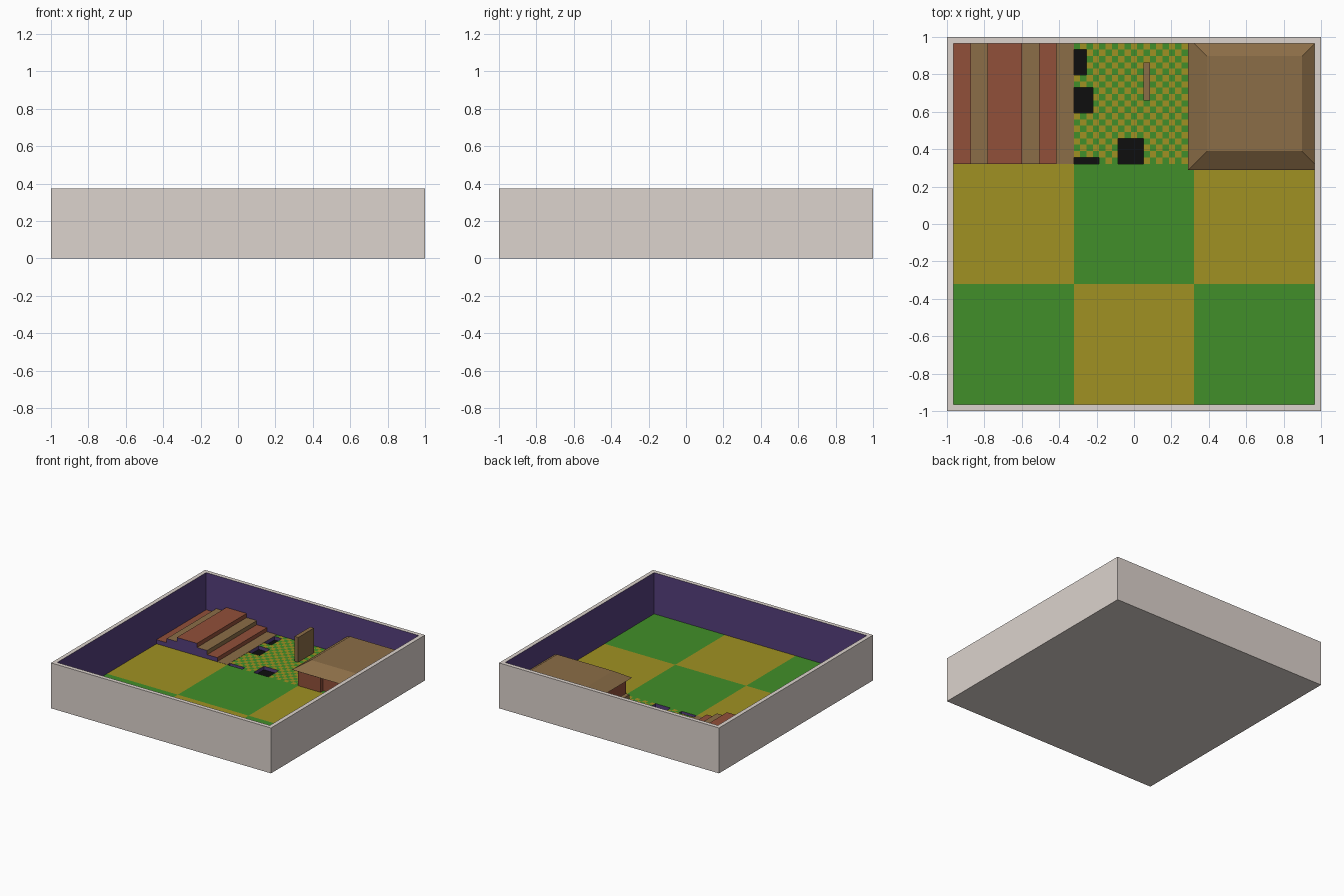
import bpy, bmesh

if "Cube" in bpy.data.objects:
    bpy.data.objects.remove(bpy.data.objects["Cube"])

# The model sits on a grid of 59 x 59 units
def W(x, y, z):
    return (x / 29.5 - 1, y / 29.5 - 1, z / 29.5)

def material(name, hexcol):
    rgb = [int(hexcol[i:i + 2], 16) / 255 for i in (0, 2, 4)]
    m = bpy.data.materials.new(name)
    m.diffuse_color = [c / 12.92 if c < 0.04 else ((c + 0.055) / 1.055) ** 2.4 for c in rgb] + [1]
    m.use_nodes = True
    m.node_tree.nodes["Principled BSDF"].inputs["Base Color"].default_value = m.diffuse_color
    return m

MATS = {n: material(n, h) for n, h in dict(
    stone="dcd3cd", purple="553f7c", green="418f29", yellow="a09122",
    red="91503a", brown="8b6d47", black="0f0f0f").items()}

class Part:
    """Collects coloured quads into one mesh object."""
    def __init__(self, name):
        self.name, self.bm, self.mats = name, bmesh.new(), []

    def quad(self, pts, mat):
        if mat not in self.mats:
            self.mats.append(mat)
        f = self.bm.faces.new([self.bm.verts.new(W(*p)) for p in pts])
        f.material_index = self.mats.index(mat)

    def flat(self, x0, x1, y0, y1, z, mat):
        self.quad([(x0, y0, z), (x1, y0, z), (x1, y1, z), (x0, y1, z)], mat)

    def box(self, x0, x1, y0, y1, z0, z1, mat, **side):
        a, b, c, d = (x0, y0), (x1, y0), (x1, y1), (x0, y1)
        for key, p, q in (("front", a, b), ("right", b, c), ("back", c, d), ("left", d, a)):
            self.quad([(*p, z0), (*q, z0), (*q, z1), (*p, z1)], side.get(key, mat))
        self.flat(x0, x1, y0, y1, z1, side.get("top", mat))
        self.quad([(*d, z0), (*c, z0), (*b, z0), (*a, z0)], mat)

    def finish(self):
        bmesh.ops.remove_doubles(self.bm, verts=self.bm.verts, dist=1e-5)
        me = bpy.data.meshes.new(self.name)
        self.bm.to_mesh(me)
        self.bm.free()
        for m in self.mats:
            me.materials.append(MATS[m])
        bpy.context.collection.objects.link(bpy.data.objects.new(self.name, me))

# Outer walls, purple on the inside
for name, r, inner in (("front_wall", (0, 59, 0, 1), "back"), ("back_wall", (0, 59, 58, 59), "front"),
                       ("left_wall", (0, 1, 1, 58), "right"), ("right_wall", (58, 59, 1, 58), "left")):
    p = Part(name)
    p.box(*r, 0, 11, "stone", **{inner: "purple"})
    p.finish()

# Base slab
p = Part("base")
p.box(1, 58, 1, 58, 0, 0.1, "stone")
p.finish()

# Large floor tiles (the back middle one is detailed below)
p = Part("floor_tiles")
for i in range(3):
    for j in range(3):
        if (i, j) != (1, 2):
            x, y = 1 + 19 * i, 1 + 19 * j
            p.flat(x, x + 19, y, y + 19, 1, "yellow" if (i + j) % 2 else "green")
p.finish()

# Finely chequered tile with shallow black pits
pits = [(0, 2, 14, 18), (0, 3, 8, 12), (7, 11, 0, 4), (0, 4, 0, 1)]
p = Part("pit_tile")
for i in range(19):
    for j in range(19):
        if not any(a <= i < b and c <= j < d for a, b, c, d in pits):
            p.flat(20 + i, 21 + i, 39 + j, 40 + j, 1, "yellow" if (i + j) % 2 else "green")
for a, b, c, d in pits:
    a, b, c, d = a + 20, b + 20, c + 39, d + 39
    p.flat(a, b, c, d, 0.15, "black")
    ring = [(a, c), (a, d), (b, d), (b, c)]
    for k in range(4):
        s, t = ring[k], ring[(k + 1) % 4]
        p.quad([(*s, 0.15), (*t, 0.15), (*t, 1), (*s, 1)], "purple")
p.finish()

# Upright slab
p = Part("upright_slab")
p.box(31, 32, 49, 55, 1, 7, "brown")
p.finish()

# Stepped mound across the back left tile
p = Part("steps")
w = 19 / 7
for k, (h, m) in enumerate(zip((1, 2, 3, 3, 2, 1, 0.04), "red brown red red brown red brown".split())):
    p.box(1 + k * w, 1 + (k + 1) * w, 39, 58, 1, 1 + h, m, front="purple")
p.finish()

# House body with a recessed doorway
p = Part("house_body")
p.box(39, 58, 40, 58, 1, 5, "red")
p.box(39, 45, 39, 40, 1, 5, "red")
p.box(52, 58, 39, 40, 1, 5, "red")
p.finish()

# Hipped roof, cut off where it meets the tray walls
p = Part("house_roof")
zc = 5 + 2 / 3
lo, hi, cut = 38, 59, 58
E, T = 5, 7
p.flat(41, 56, 41, 56, T, "brown")
p.quad([(lo, lo, E), (cut, lo, E), (cut, 39, zc), (56, 41, T), (41, 41, T)], "brown")
p.quad([(lo, cut, E), (lo, lo, E), (41, 41, T), (41, 56, T), (39, cut, zc)], "brown")
p.quad([(39, cut, 5 + 2 / 3), (41, 56, T), (56, 56, T), (cut, cut, zc)], "brown")
p.quad([(cut, 39, zc), (cut, cut, zc), (56, 56, T), (56, 41, T)], "brown")
p.quad([(lo, lo, E), (lo, cut, E), (cut, cut, E), (cut, lo, E)], "brown")
p.finish()
